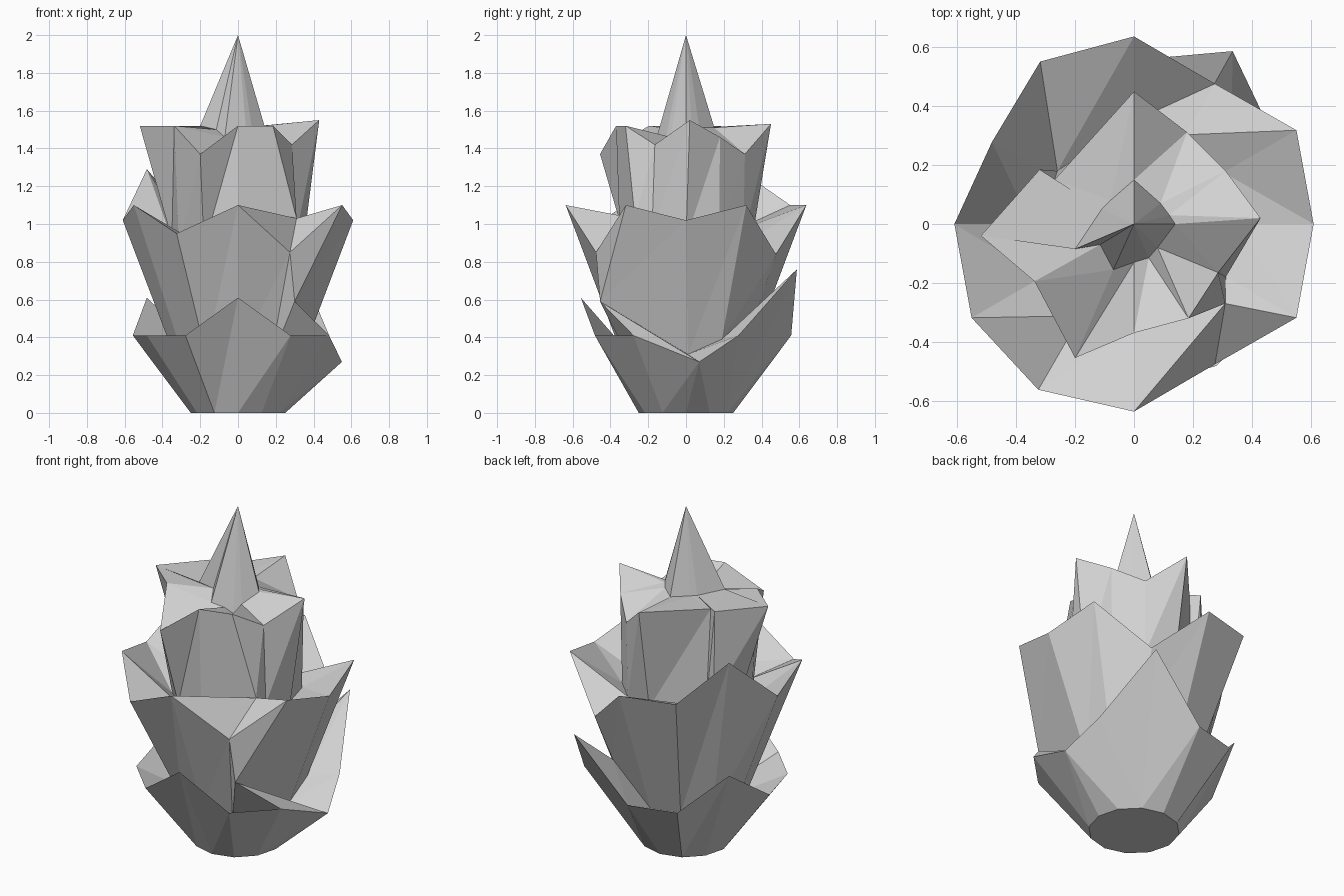
import bpy
import bmesh
from math import cos, sin, pi
from mathutils import Vector

SIDES = 12

default_cube = bpy.data.objects.get("Cube")
if default_cube:
    bpy.data.objects.remove(default_cube, do_unlink=True)

# The single stone grey colour
grey = bpy.data.materials.new("stone_grey")
grey.use_nodes = True
colour = (0.64, 0.64, 0.64, 1)
grey.diffuse_color = colour
grey.node_tree.nodes["Principled BSDF"].inputs["Base Color"].default_value = colour


def ring(radius, height, moved=None):
    """Twelve points; moved gives (radius, z) or (x, y, z) for single points."""
    points = []
    for i in range(SIDES):
        angle = 2 * pi * i / SIDES
        place = (moved or {}).get(i, (radius, height))
        if len(place) == 2:
            r, z = place
            place = (r * cos(angle), r * sin(angle), z)
        points.append(Vector(place))
    return points


def bridge(bm, low, high, flips):
    """Join two loops with triangles; sides in flips use the other diagonal."""
    for i in range(SIDES):
        a, b = low[i], low[(i + 1) % SIDES]
        c, d = high[(i + 1) % SIDES], high[i]
        for tri in ((a, b, d), (b, c, d)) if i in flips else ((a, b, c), (a, c, d)):
            bm.faces.new(tri)


def finish(bm, name):
    mesh = bpy.data.meshes.new(name)
    bm.to_mesh(mesh)
    bm.free()
    mesh.materials.append(grey)
    bpy.context.collection.objects.link(bpy.data.objects.new(name, mesh))


def build_tier(name, base, rim, shelf, wall_flips=(), shelf_flips=(), closed=False):
    """Flaring outer wall up to the jagged rim, then a shelf back inward."""
    bm = bmesh.new()
    loops = [[bm.verts.new(p) for p in points] for points in (base, rim, shelf)]
    bridge(bm, loops[0], loops[1], wall_flips)
    bridge(bm, loops[1], loops[2], shelf_flips)
    if closed:
        bm.faces.new(loops[0][::-1])
    finish(bm, name)


def build_spike(name, base, apex):
    bm = bmesh.new()
    loop = [bm.verts.new(p) for p in base]
    tip = bm.verts.new(apex)
    for i in range(SIDES):
        bm.faces.new((loop[i], loop[(i + 1) % SIDES], tip))
    finish(bm, name)


# Foot and jagged rim of the lowest leaves
foot = ring(0.25, 0)
lower_rim = ring(0.557, 0.41, {
    0: (0.55, 0.07, 0.27), 2: (0.335, 0.587, 0.76),
    5: (0.557, 0.61), 9: (0.557, 0.61)})
lower_shelf = ring(0.34, 0.31, {
    0: (0.34, 0.01, 0.31), 1: (0.38, 0.39),
    2: (0.44, 0.56), 10: (0.34, 0.27), 11: (0.3, -0.455, 0.59)})

# Middle leaves
middle_rim = ring(0.637, 1.1, {
    0: (0.61, 1.02), 2: (0.55, 0.84), 5: (0.557, 1.29),
    6: (0.61, 1.02), 8: (0.65, 0.95), 10: (0.55, 0.85)})
middle_shelf = ring(0.35, 0.92, {
    4: (-0.26, 0.18, 0.93), 5: (0.36, 1), 7: (0.36, 0.86),
    8: (0.36, 0.88), 10: (0.31, -0.27, 1.03), 11: (0.36, 0.96)})

# Upper leaves
upper_rim = ring(0.37, 1.52, {
    0: (0.43, 0.02, 1.55), 1: (0.36, 1.46), 2: (0.36, 1.37),
    3: (0.45, 1.53), 4: (-0.27, 0.15, 1.51), 6: (-0.52, -0.04, 1.52),
    7: (0.39, 1.52), 8: (-0.2, -0.455, 1.37), 11: (0.33, 1.42)})
upper_shelf = ring(0.14, 1.52, {
    1: (0.12, 0.03, 1.52), 2: (0.09, 0.07, 1.51),
    3: (0.15, 1.51), 4: (-0.08, 0.08, 1.51), 5: (-0.11, 0.05, 1.51),
    6: (-0.2, -0.085, 1.52), 7: (-0.115, -0.07, 1.5),
    8: (-0.07, -0.155, 1.46), 9: (0.13, 1.44),
    10: (0.05, -0.115, 1.41), 11: (0.08, -0.08, 1.46)})

build_tier("lower_leaves", foot, lower_rim, lower_shelf,
           wall_flips=(0, 1), shelf_flips=range(SIDES), closed=True)
build_tier("middle_leaves", lower_shelf, middle_rim, middle_shelf,
           wall_flips=(10,), shelf_flips=(10,))
build_tier("upper_leaves", middle_shelf, upper_rim, upper_shelf)
build_spike("centre_spike", upper_shelf, (0, 0, 2))
